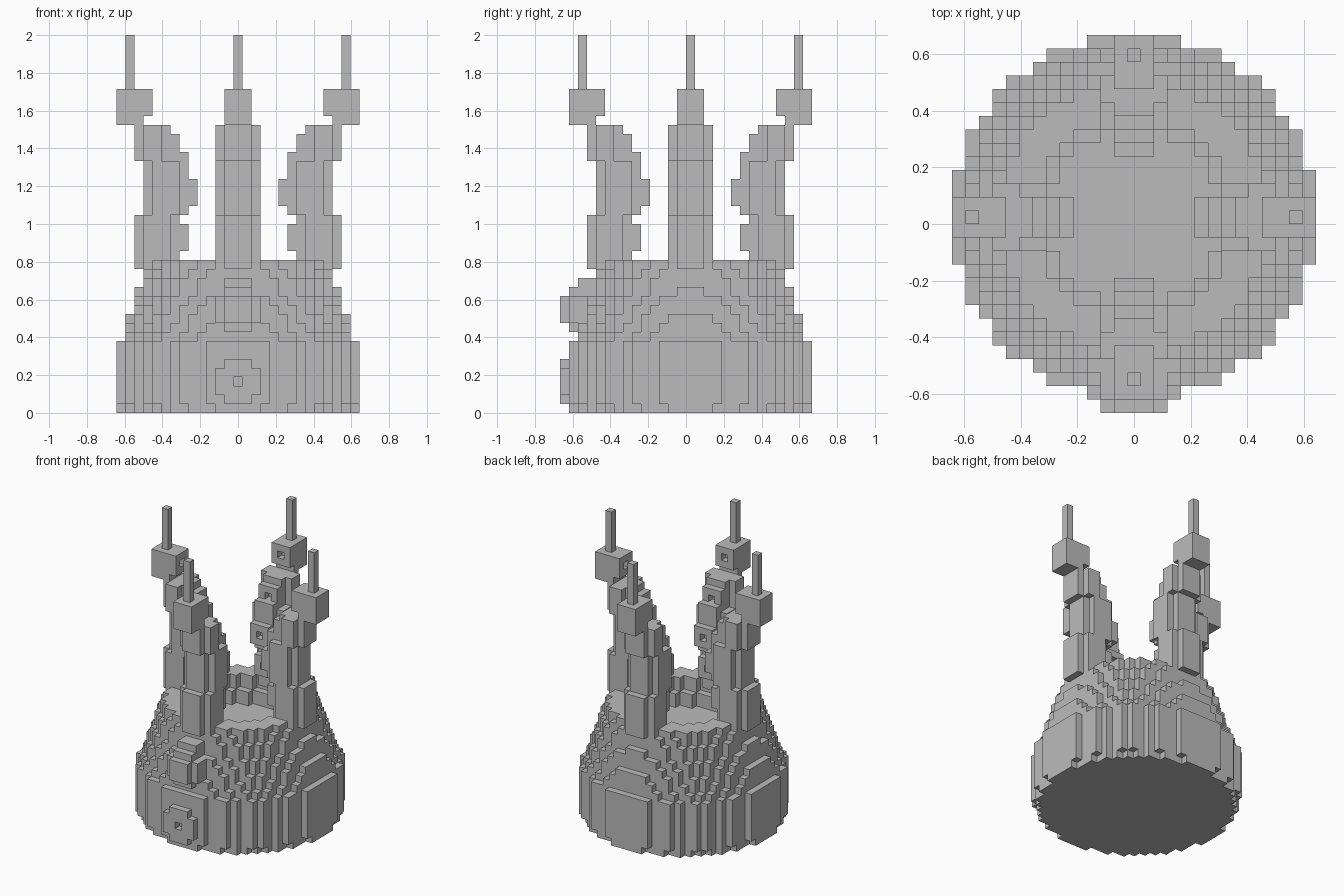
import bpy
import bmesh
from mathutils import Vector

UNIT = 2 / 42                      # edge of one block
CENTRE = Vector((0, UNIT / 2, 0))  # axis of the round body

default = bpy.data.objects.get("Cube")
if default:
    bpy.data.objects.remove(default, do_unlink=True)

stone = bpy.data.materials.new("plain_grey")
stone.use_nodes = True
GREY = (0.5, 0.5, 0.5, 1)
stone.diffuse_color = GREY
stone.node_tree.nodes["Principled BSDF"].inputs["Base Color"].default_value = GREY


def box(xs, ys, zs):
    """Set of block cells; each range is inclusive."""
    return {(x, y, z)
            for x in range(xs[0], xs[1] + 1)
            for y in range(ys[0], ys[1] + 1)
            for z in range(zs[0], zs[1] + 1)}


def disc(radius, z):
    n = int(radius) + 1
    return {c for c in box((-n, n), (-n, n), (z, z))
            if c[0] ** 2 + c[1] ** 2 < radius ** 2}


def build(name, cells):
    """Make one object from the exposed sides of the block cells."""
    bm = bmesh.new()
    corners = {}

    def corner(p):
        key = tuple(round(2 * v) for v in p)
        if key not in corners:
            corners[key] = bm.verts.new((p + Vector((0, 0, 0.5))) * UNIT + CENTRE)
        return corners[key]

    for cell in sorted(cells):
        mid = Vector(cell)
        for axis in range(3):
            for sign in (-1, 1):
                out = Vector((0, 0, 0))
                out[axis] = sign
                if tuple(int(v) for v in mid + out) in cells:
                    continue
                u = Vector((0, 0, 0))
                u[(axis + 1) % 3] = 0.5
                v = out.cross(u)
                face = mid + out / 2
                bm.faces.new([corner(face + d) for d in (-u - v, u - v, u + v, v - u)])
    mesh = bpy.data.meshes.new(name)
    bm.to_mesh(mesh)
    bm.free()
    mesh.materials.append(stone)
    obj = bpy.data.objects.new(name, mesh)
    bpy.context.scene.collection.objects.link(obj)
    return obj


# Round body: straight base, then a stepped taper, hollowed at the top
body = disc(13.2, 0)
for z in range(1, 17):
    body |= disc(13.5 if z < 8 else 13 - (z - 7.5) / 3, z)
for z in range(13, 17):
    body -= disc(7.4 if z > 14 else 6.5, z)
build("round_body", body)

# Front button: plate with clipped corners and a centre hole
button = box((-2, 2), (-14, -14), (1, 5))
button -= {(x, -14, z) for x in (-2, 2) for z in (1, 5)}
button -= {(0, -14, 3)}
build("front_button", button)

# Front boss above the button
boss = box((-1, 1), (-13, -11), (9, 13))
boss |= box((-1, 1), (-12, -11), (14, 14))
boss |= box((-2, 2), (-13, -11), (10, 12))
boss |= box((-1, 1), (-14, -13), (10, 12))
build("front_boss", boss)


# Towers, laid out along +x and turned to each side
def segment(inner, outer, low, high):
    """Tower section with clipped vertical corners."""
    return (box((inner, outer), (-1, 1), (low, high))
            | box((inner + 1, outer - 1), (-2, 2), (low, high)))


def knob(r, low):
    """Square stud on the inner side with a centre hole."""
    return box((r, r), (-1, 1), (low, low + 2)) - {(r, 0, low + 1)}


tower = segment(7, 11, 16, 21) | knob(6, 18)
tower |= segment(6, 10, 22, 27) | knob(5, 23)
tower |= segment(8, 11, 28, 31) | knob(7, 28)
tower |= box((6, 7), (-1, 1), (28, 28))
head = box((10, 13), (-1, 1), (33, 35)) | box((11, 13), (-1, 1), (32, 32))
head -= {(10, 0, 34)}
spike = box((12, 12), (0, 0), (36, 41))

turns = {"left": (1, 0), "back": (0, 1), "right": (-1, 0), "front": (0, -1)}
for side, (c, s) in turns.items():
    for part, cells in (("tower", tower), ("head", head), ("spike", spike)):
        build(f"{side}_{part}",
              {(x * c - y * s, x * s + y * c, z) for x, y, z in cells})
